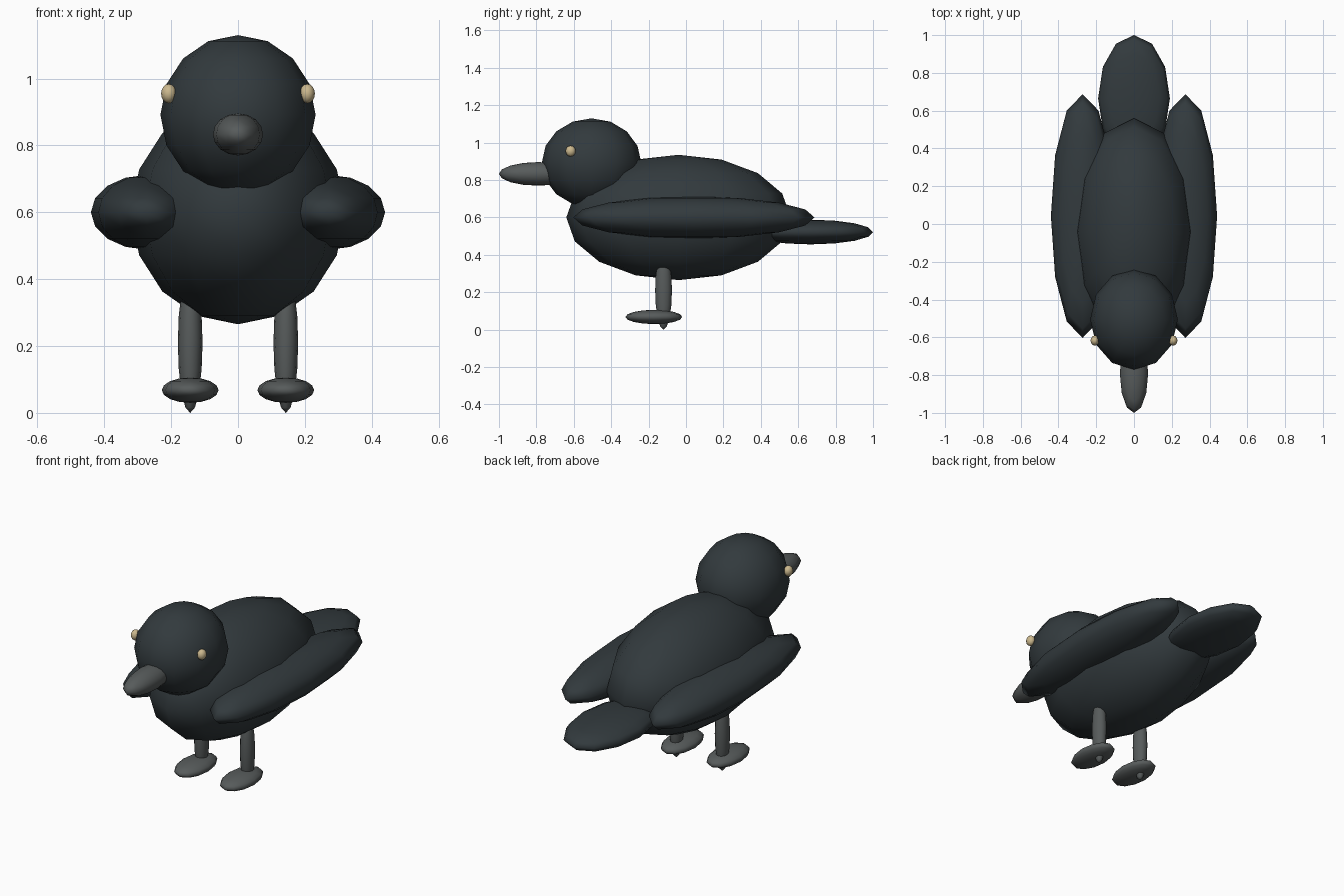
import bpy

if "Cube" in bpy.data.objects:
    bpy.data.objects.remove(bpy.data.objects["Cube"])


def material(name, rgb):
    m = bpy.data.materials.new(name)
    m.diffuse_color = (*rgb, 1)
    m.use_nodes = True
    m.node_tree.nodes["Principled BSDF"].inputs["Base Color"].default_value = m.diffuse_color
    return m


PLUMAGE = material("plumage", (0.032, 0.042, 0.047))
HORN = material("horn", (0.095, 0.105, 0.105))
EYE = material("eye", (0.60, 0.48, 0.27))


def ellipsoid(name, centre, radii, mat):
    """Low-poly smooth-shaded ellipsoid with vertical poles."""
    bpy.ops.mesh.primitive_uv_sphere_add(segments=12, ring_count=8, radius=1, location=centre)
    ob = bpy.context.object
    ob.name = name
    ob.scale = radii
    bpy.ops.object.transform_apply(location=False, rotation=False, scale=True)
    bpy.ops.object.shade_smooth()
    ob.data.materials.append(mat)
    return ob


def pair(name, centre, radii, mat):
    """The same part on both sides of the bird."""
    x, y, z = centre
    for side, s in (("left", 1), ("right", -1)):
        ellipsoid(f"{side}_{name}", (s * x, y, z), radii, mat)


# Torso, head and tail
ellipsoid("body", (0, -0.04, 0.60), (0.32, 0.60, 0.335), PLUMAGE)
ellipsoid("head", (0, -0.505, 0.892), (0.232, 0.266, 0.238), PLUMAGE)
ellipsoid("tail", (0, 0.665, 0.522), (0.19, 0.335, 0.066), PLUMAGE)

# Beak
ellipsoid("beak", (0, -0.79, 0.833), (0.075, 0.21, 0.063), HORN)

# Wings and eyes
pair("wing", (0.272, 0.042, 0.60), (0.168, 0.645, 0.112), PLUMAGE)
pair("eye", (0.207, -0.617, 0.955), (0.023, 0.027, 0.029), EYE)

# Legs run through the feet down to the ground
pair("leg", (0.143, -0.12, 0.21), (0.037, 0.045, 0.21), HORN)
pair("foot", (0.143, -0.172, 0.068), (0.085, 0.152, 0.038), HORN)
